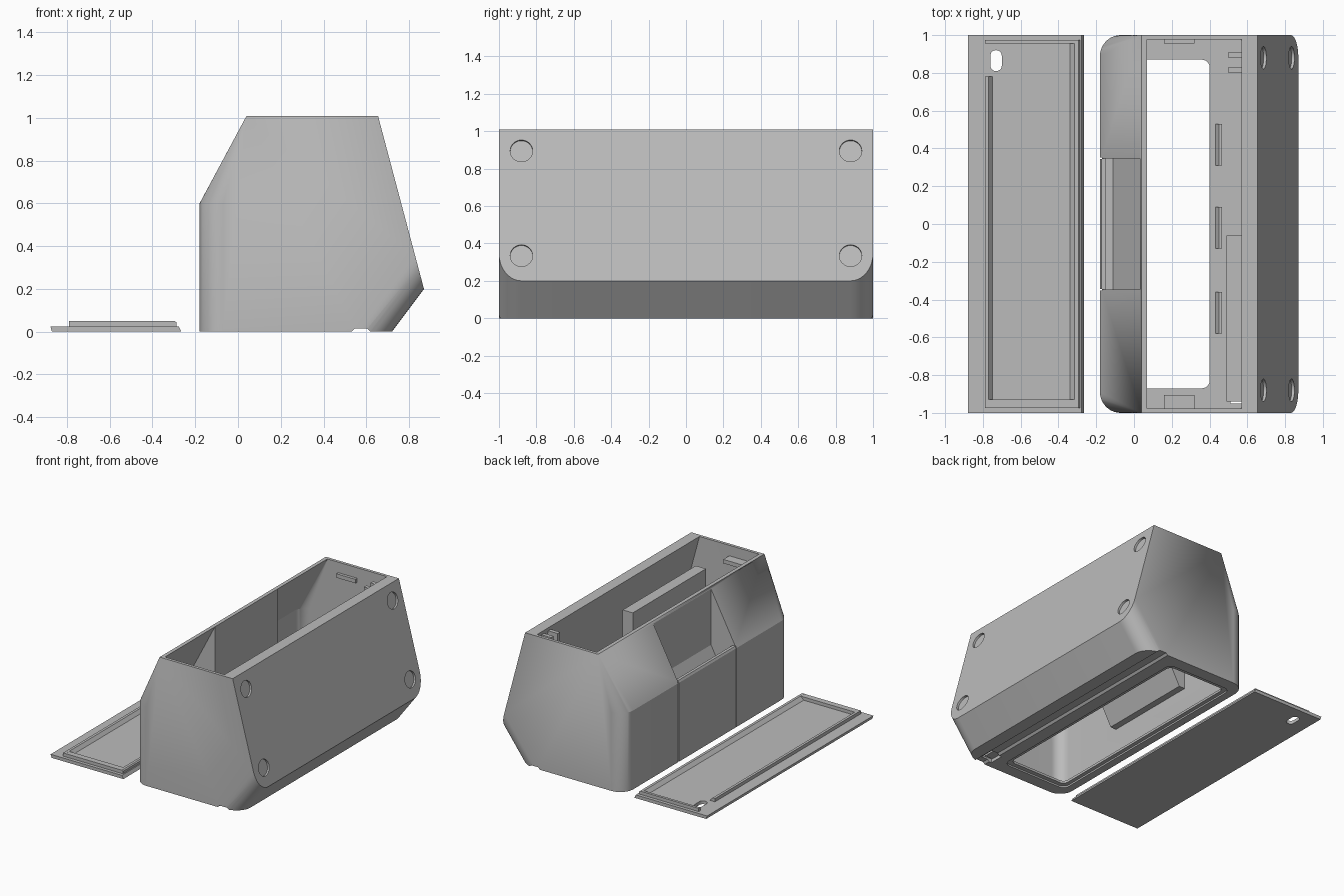
import bpy, bmesh, math
from mathutils import Vector

if "Cube" in bpy.data.objects:
    bpy.data.objects.remove(bpy.data.objects["Cube"])

grey = bpy.data.materials.new("plain grey")
grey.diffuse_color = (0.5, 0.5, 0.5, 1)
grey.use_nodes = True
grey.node_tree.nodes["Principled BSDF"].inputs["Base Color"].default_value = grey.diffuse_color


def finish(name, bm):
    bmesh.ops.recalc_face_normals(bm, faces=bm.faces)
    me = bpy.data.meshes.new(name)
    bm.to_mesh(me)
    bm.free()
    ob = bpy.data.objects.new(name, me)
    me.materials.append(grey)
    bpy.context.collection.objects.link(ob)
    return ob


def hull(name, points):
    bm = bmesh.new()
    for p in points:
        bm.verts.new(p)
    bmesh.ops.convex_hull(bm, input=bm.verts[:])
    bmesh.ops.dissolve_limit(bm, angle_limit=0.01, verts=bm.verts[:], edges=bm.edges[:])
    return finish(name, bm)


def prism(name, poly, y0, y1):
    """Extrude an x-z outline along y."""
    bm = bmesh.new()
    face = bm.faces.new([bm.verts.new((x, y0, z)) for x, z in poly])
    ext = bmesh.ops.extrude_face_region(bm, geom=[face])
    bmesh.ops.translate(bm, vec=(0, y1 - y0, 0),
                        verts=[v for v in ext["geom"] if isinstance(v, bmesh.types.BMVert)])
    return finish(name, bm)


def box(name, x0, x1, y0, y1, z0, z1):
    return prism(name, [(x0, z0), (x1, z0), (x1, z1), (x0, z1)], y0, y1)


def slot(name, cx, cy, w, d, z0, z1, r):
    """Upright block with rounded vertical corners."""
    pts = []
    for sx in (-1, 1):
        for sy in (-1, 1):
            for i in range(7):
                a = math.pi / 2 * i / 6
                for z in (z0, z1):
                    pts.append((cx + sx * (w / 2 - r + r * math.cos(a)),
                                cy + sy * (d / 2 - r + r * math.sin(a)), z))
    return hull(name, pts)


def cut(target, *cutters):
    for c in cutters:
        m = target.modifiers.new("cut", 'BOOLEAN')
        m.operation, m.solver, m.object = 'DIFFERENCE', 'EXACT', c
        bpy.context.view_layer.objects.active = target
        bpy.ops.object.modifier_apply(modifier=m.name)
        bpy.data.objects.remove(c)


def shell(name, left, shoulder, topl, topr, nose, toe, bottom, top, y, rl, rr):
    """Wedge-shaped solid with rounded left uprights and rounded lower right corners."""
    toe, nose, tr = Vector(toe), Vector(nose), Vector(topr)
    d = (nose - toe).normalized()
    n = Vector((d.y, -d.x))                      # outward from the lower slope
    panel = tr - nose
    pn = Vector((panel.y, -panel.x)).normalized()
    pts = []
    for s in (-1, 1):
        pts += [(topl, s * y, top), (topr[0], s * y, top)]
        for i in range(11):
            a = math.pi / 2 * i / 10
            c, sn = math.cos(a), math.sin(a)
            for z in (bottom, shoulder):
                pts.append((left + rl - rl * c, s * (y - rl + rl * sn), z))
            p = toe - n * rr * (1 - c)
            yy = s * (y - rr + rr * sn)
            lo = p + d * ((bottom - p.y) / d.y)
            hi = p + d * ((tr - p).dot(pn) / d.dot(pn))
            pts += [(lo.x, yy, lo.y), (hi.x, yy, hi.y)]
    return hull(name, pts)


# hollow body, keeping a walled pocket standing inside
body = shell("body", -0.18, 0.6, 0.04, (0.655, 1.01), (0.87, 0.2), (0.72, 0), 0, 1.01, 1, 0.11, 0.12)
cavity = shell("cavity", -0.15, 0.59, 0.079, (0.565, 1.03), (0.79, 0.2), (0.66, 0.03),
               0.03, 1.03, 0.977, 0.085, 0.09)
cut(cavity, prism("pocket_wall", [(-0.2, 0.26), (-0.1, 0.26), (0.068, 0.57), (0.068, 1.1), (-0.2, 1.1)],
                  -0.375, 0.375))
cut(body, cavity)

# pocket opening on the left slope, with seams below it
cut(body, prism("pocket", [(-0.15, 0.3), (-0.11, 0.3), (0.032, 0.57), (0.032, 1.2), (-0.25, 1.2),
                           (-0.25, 0.615), (-0.15, 0.615)], -0.347, 0.347))
for s in (-1, 1):
    cut(body, box("seam", -0.2, -0.17, s * 0.347 - 0.004, s * 0.347 + 0.004, -0.1, 0.63))

# bottom opening with a shallow step, cable groove and cable exit
cut(body, slot("opening", 0.155, 0, 0.49, 1.74, -0.1, 0.1, 0.04),
    slot("opening_step", 0.155, 0, 0.55, 1.81, -0.1, 0.012, 0.05),
    prism("groove", [(0.52, -0.02), (0.53, 0), (0.545, 0.015), (0.605, 0.015), (0.62, 0), (0.63, -0.02)], -1.1, 1.1),
    box("cable_exit", 0.51, 0.6, -0.95, -0.84, -0.1, 0.1))

# round shallow sockets on the sloping panel
pn = Vector((0.81, 0, 0.215)).normalized()
for y in (-0.88, 0.88):
    for z in (0.335, 0.895):
        x = 0.655 + (1.01 - z) * 0.215 / 0.81
        bm = bmesh.new()
        bmesh.ops.create_cone(bm, cap_ends=True, segments=32, radius1=0.06, radius2=0.06, depth=0.03)
        bm.transform(pn.to_track_quat('Z', 'Y').to_matrix().to_4x4())
        bmesh.ops.translate(bm, vec=Vector((x, y, z)), verts=bm.verts[:])
        cut(body, finish("socket", bm))

# inner fittings
box("board_holder", 0.49, 0.575, -0.94, -0.06, 0.025, 0.8)
for y in (-0.47, -0.02, 0.42):
    prism("floor_clip", [(0.43, 0.025), (0.465, 0.025), (0.465, 0.07), (0.45, 0.07)], y - 0.11, y + 0.11)
box("end_clip_front", 0.16, 0.32, -0.985, -0.905, 0.9, 0.93)
box("end_clip_back", 0.16, 0.32, 0.955, 0.985, 0.9, 0.93)
box("latch_stop", 0.5, 0.61, 0.88, 0.91, 0.88, 0.98)
box("latch_catch", 0.5, 0.61, 0.8, 0.83, 0.88, 0.98)

# loose cover with a raised rim and finger slot
cover = prism("cover", [(-0.87, 0), (-0.265, 0), (-0.278, 0.025), (-0.878, 0.025)], -1, 1)
cut(cover, slot("finger_slot", -0.73, 0.865, 0.06, 0.11, -0.1, 0.1, 0.028))
prism("cover_rim_right", [(-0.345, 0.02), (-0.287, 0.02), (-0.287, 0.043), (-0.295, 0.05), (-0.315, 0.05)], -0.975, 0.975)
prism("cover_rim_left", [(-0.79, 0.02), (-0.745, 0.02), (-0.77, 0.05), (-0.79, 0.05)], -0.975, 0.78)
box("cover_rim_front", -0.79, -0.295, -0.975, -0.93, 0.02, 0.0495)
box("cover_rim_back", -0.79, -0.295, 0.955, 0.975, 0.02, 0.0495)

# smooth the rounded corners only
for ob in (body, cover):
    bpy.ops.object.select_all(action='DESELECT')
    ob.select_set(True)
    bpy.context.view_layer.objects.active = ob
    bpy.ops.object.shade_smooth_by_angle(angle=math.radians(20))
